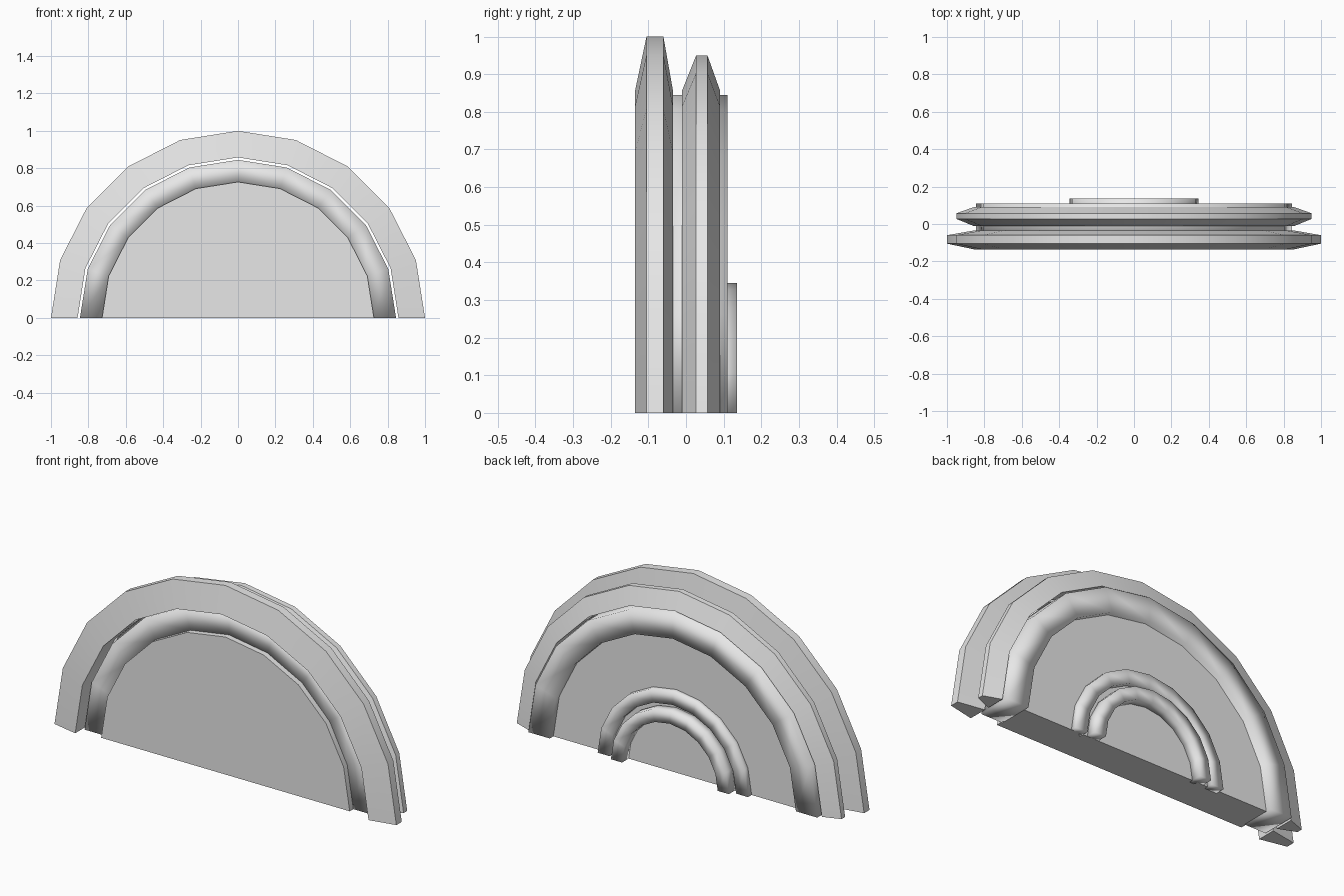
import bpy, bmesh, math

if "Cube" in bpy.data.objects:
    bpy.data.objects.remove(bpy.data.objects["Cube"])

SEGMENTS = 10  # facets in each half circle

grey = bpy.data.materials.new("plain_grey")
grey.diffuse_color = (0.8, 0.8, 0.8, 1)
grey.use_nodes = True
grey.node_tree.nodes["Principled BSDF"].inputs["Base Color"].default_value = grey.diffuse_color


def finish(name, bm, smooth_angle):
    bmesh.ops.recalc_face_normals(bm, faces=bm.faces[:])
    mesh = bpy.data.meshes.new(name)
    bm.to_mesh(mesh)
    bm.free()
    mesh.materials.append(grey)
    obj = bpy.data.objects.new(name, mesh)
    bpy.context.collection.objects.link(obj)
    bpy.ops.object.select_all(action='DESELECT')
    obj.select_set(True)
    bpy.context.view_layer.objects.active = obj
    bpy.ops.object.shade_smooth_by_angle(angle=math.radians(smooth_angle))


def arc(bm, r, y):
    """Vertices of a half circle standing on the ground."""
    return [bm.verts.new((r * math.cos(math.pi * i / SEGMENTS), y,
                          r * math.sin(math.pi * i / SEGMENTS)))
            for i in range(SEGMENTS + 1)]


def half_ring(name, profile, smooth_angle=180):
    """Sweep a closed (radius, y) profile over half a turn and cap the ends."""
    bm = bmesh.new()
    arcs = [arc(bm, r, y) for r, y in profile]
    for a, b in zip(arcs, arcs[1:] + arcs[:1]):
        for i in range(SEGMENTS):
            bm.faces.new((a[i], a[i + 1], b[i + 1], b[i]))
    for end in (0, -1):
        bm.faces.new([a[end] for a in arcs])
    finish(name, bm, smooth_angle)


def box_profile(r_in, r_out, y0, y1):
    return [(r_out, y0), (r_out, y1), (r_in, y1), (r_in, y0)]


def half_disc(name, r, y0, y1):
    bm = bmesh.new()
    front, back = arc(bm, r, y0), arc(bm, r, y1)
    bm.faces.new(front)
    bm.faces.new(back)
    for i in range(-1, SEGMENTS):
        bm.faces.new((front[i], front[i + 1], back[i + 1], back[i]))
    finish(name, bm, 40)


# Outer tapered rings
half_ring("front_outer_ring", [(0.858, -0.135), (1.0, -0.105),
                               (1.0, -0.06), (0.858, -0.035)], 40)
half_ring("back_outer_ring", [(0.858, -0.01), (0.95, 0.027),
                              (0.95, 0.057), (0.858, 0.09)], 40)

# Inner rim, its panel, and the raised hub rings on the back
half_ring("inner_rim", box_profile(0.72, 0.845, -0.075, 0.11))
half_disc("centre_panel", 0.727, -0.105, 0.08)
half_ring("large_hub_ring", box_profile(0.37, 0.44, 0.06, 0.11))
half_ring("small_hub_ring", box_profile(0.28, 0.345, 0.06, 0.135))
